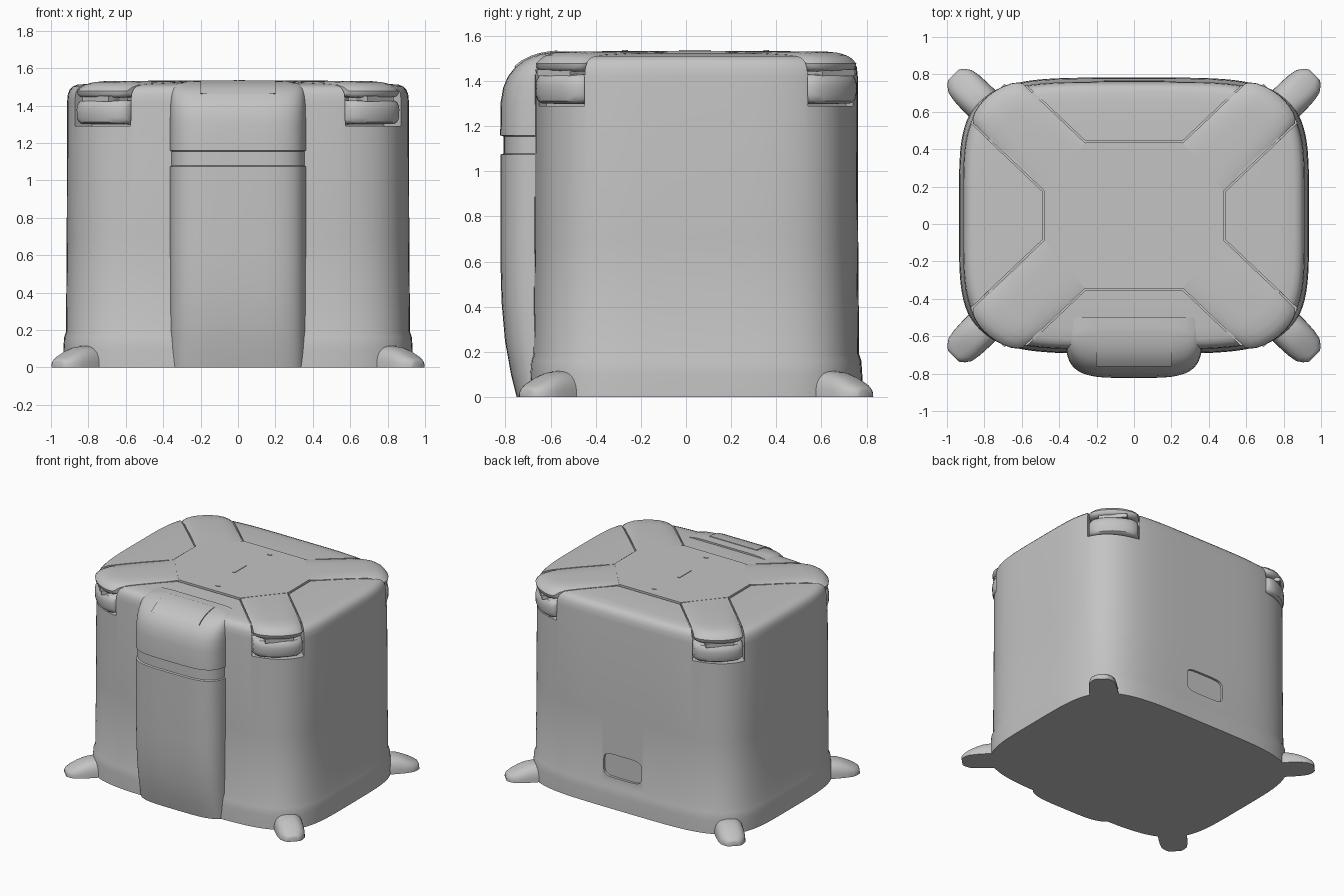
import bpy, bmesh, math
from mathutils import Vector, Matrix

if "Cube" in bpy.data.objects:
    bpy.data.objects.remove(bpy.data.objects["Cube"])

CY = 0.045                       # centre of the body in y
CORNERS = [(1, 1), (1, -1), (-1, 1), (-1, -1)]
grey = bpy.data.materials.new("plain_grey")
grey.diffuse_color = (0.55, 0.55, 0.55, 1)
grey.use_nodes = True
grey.node_tree.nodes["Principled BSDF"].inputs["Base Color"].default_value = grey.diffuse_color


def finish(name, bm):
    bmesh.ops.recalc_face_normals(bm, faces=bm.faces)
    me = bpy.data.meshes.new(name)
    bm.to_mesh(me)
    bm.free()
    me.materials.append(grey)
    ob = bpy.data.objects.new(name, me)
    bpy.context.collection.objects.link(ob)
    return ob


def add_loft(bm, rings):
    """Skin closed rings of equal length and cap both ends."""
    vs = [[bm.verts.new(p) for p in r] for r in rings]
    n = len(vs[0])
    for a, b in zip(vs, vs[1:]):
        for i in range(n):
            j = (i + 1) % n
            bm.faces.new((a[i], a[j], b[j], b[i]))
    bm.faces.new(vs[0])
    bm.faces.new(vs[-1])


def loft(name, rings):
    bm = bmesh.new()
    add_loft(bm, rings)
    return finish(name, bm)


def add_box(bm, centre, size, angle=0):
    m = (Matrix.Translation(centre) @ Matrix.Rotation(angle, 4, 'Z')
         @ Matrix.Diagonal((*size, 1)))
    bmesh.ops.create_cube(bm, size=1, matrix=m)


def spow(v, e):
    return math.copysign(abs(v) ** e, v)


def squircle(a, b, n, count):
    return [(a * spow(math.cos(t), 2 / n), b * spow(math.sin(t), 2 / n))
            for t in (2 * math.pi * (i + 0.5) / count for i in range(count))]


def cut(ob, cutter):
    md = ob.modifiers.new("cut", 'BOOLEAN')
    md.operation, md.solver, md.object = 'DIFFERENCE', 'EXACT', cutter
    md.use_self = True
    bpy.context.view_layer.objects.active = ob
    bpy.ops.object.modifier_apply(modifier=md.name)
    bpy.data.objects.remove(cutter)


# Arm frame: s runs outwards along the diagonal, t across it
ANG = math.radians(43.5)


def arm_point(sx, sy, s, t, z):
    x = 0.37 + s * math.cos(ANG) - t * math.sin(ANG)
    y = 0.26 + s * math.sin(ANG) + t * math.cos(ANG)
    return Vector((sx * x, CY + sy * y, z))


def arm_angle(sx, sy):
    return ANG * sx * sy


# Body: rounded outline stacked upwards, flared foot rim, softly domed lid
profile = [(-0.016, 0), (-0.014, 0.1), (-0.010, 0.16), (0, 0.19), (0.004, 0.7),
           (0.006, 1.42), (0.010, 1.46), (0.020, 1.485), (0.035, 1.501),
           (0.06, 1.511), (0.12, 1.516), (0.25, 1.522), (0.45, 1.526)]
body = loft("body_shell", [[(x, CY + y, z) for x, y in
            squircle(0.92 - d, 0.722 - d, 4.5, 128)] for d, z in profile])

# Corner pockets
bm = bmesh.new()
for sx, sy in CORNERS:
    add_box(bm, arm_point(sx, sy, 0.6, 0, 1.49), (0.40, 0.352, 0.40), arm_angle(sx, sy))
cut(body, finish("pocket_cutter", bm))

# Lid seams beside the arms
for side in (-1, 1):
    bm = bmesh.new()
    for sx, sy in CORNERS:
        add_box(bm, arm_point(sx, sy, 0.22, side * 0.172, 1.53),
                (0.46, 0.010, 0.05), arm_angle(sx, sy))
    cut(body, finish("seam_cutter", bm))

# Port recess on the back
cut(body, loft("port_cutter", [[(x, y, 0.32 + z) for x, z in
    squircle(0.16, 0.088, 5, 32)] for y in (0.748, 0.85)]))

# Octagonal lid plate with the seam frame around it
octagon = [(0.26, 0.39), (-0.26, 0.39), (-0.48, 0.13), (-0.48, -0.13),
           (-0.26, -0.39), (0.26, -0.39), (0.48, -0.13), (0.48, 0.13)]
bm = bmesh.new()
for s in (-1, 1):
    add_box(bm, (0, CY + s * 0.394, 1.53), (0.52, 0.011, 0.04))
    add_box(bm, (s * 0.484, CY, 1.53), (0.011, 0.26, 0.04))
cut(body, finish("plate_seam_cutter", bm))
loft("lid_plate", [[(x, CY + y, z) for x, y in octagon] for z in (1.50, 1.533)])

# Small markers on the lid plate
bm = bmesh.new()
add_box(bm, (-0.015, 0.04, 1.534), (0.018, 0.14, 0.006))
finish("lid_slot", bm)
for y in (0.355, -0.27):
    loft("lid_pin", [[(0.02 + px, y + py, z) for px, py in
         squircle(0.018, 0.013, 2, 16)] for z in (1.53, 1.537)])

# Lid arms, latch blocks below them and the bar in between
W = 0.168
STEPS = [-1, -0.97, -0.9, -0.75, -0.5, -0.25, 0, 0.25, 0.5, 0.75, 0.9, 0.97, 1]


def upper(L, k, e):
    d = 0.016 * k * k
    return [(-0.03, 1.50), (-0.03, 1.5315), (0.12, 1.532 - d * 0.7), (L - 0.16, 1.531 - d),
            (L - 0.09, 1.526 - d), (L - 0.045, 1.515 - d), (L - 0.015, 1.499 - d),
            (L, 1.477), (L - 0.004, 1.458 + e), (L - 0.016, 1.446 + e),
            (L - 0.04, 1.441 + e), (0.38, 1.441 + e), (0.38, 1.49)]


def lower(L, k, e):
    return [(0.38, 1.431 - e), (L - 0.045, 1.431 - e), (L - 0.018, 1.425 - e),
            (L - 0.003, 1.408 - e), (L + 0.002, 1.38), (L, 1.335 + e),
            (L - 0.008, 1.312 + e), (L - 0.025, 1.301 + e), (0.38, 1.298 + e)]


for sx, sy in CORNERS:
    for name, shape in (("lid_arm", upper), ("latch_block", lower)):
        rings = []
        for q in STEPS:
            k = q * q
            e = 0.016 * abs(q) ** 12
            L = 0.557 - 0.045 * k - 0.02 * abs(q) ** 10 - 0.022 * q
            rings.append([arm_point(sx, sy, s, q * W, z) for s, z in shape(L, k, e)])
        loft(name, rings)
    bm = bmesh.new()
    add_box(bm, arm_point(sx, sy, 0.45, 0, 1.436), (0.18, 0.2, 0.03), arm_angle(sx, sy))
    finish("latch_bar", bm)

# Feet reaching out diagonally
foot = [(-0.45, 0.10, 0.115), (-0.2, 0.10, 0.115), (-0.15, 0.099, 0.108),
        (-0.10, 0.096, 0.090), (-0.05, 0.087, 0.066), (-0.02, 0.066, 0.05),
        (-0.006, 0.05, 0.042), (0, 0.04, 0.03)]
R = math.sqrt(0.5)
for sx, sy in CORNERS:
    rings = []
    for s, w, h in foot:
        ring = []
        for i in range(17):
            a = math.pi * i / 16
            t = w * spow(math.cos(a), 0.75)
            z = h * max(math.sin(a), 0) ** 0.75
            ring.append((sx * (0.965 + R * (s - t)), CY + sy * (0.752 + R * (s + t)), z))
        rings.append(ring)
    loft("foot", rings)

# Front panel: height, front y, half width
panel = [(0, -0.75, 0.362), (0.1, -0.775, 0.363), (0.25, -0.802, 0.365),
         (0.42, -0.817, 0.366), (0.6, -0.822, 0.366), (1.074, -0.822, 0.366),
         (1.078, -0.809, 0.359), (1.155, -0.809, 0.359), (1.159, -0.823, 0.366),
         (1.30, -0.822, 0.366), (1.37, -0.810, 0.366), (1.42, -0.789, 0.365),
         (1.46, -0.758, 0.362), (1.487, -0.725, 0.357), (1.507, -0.685, 0.345),
         (1.520, -0.645, 0.32), (1.528, -0.60, 0.27), (1.531, -0.565, 0.22)]
rings = []
for z, yf, w in panel:
    ring = [(w, -0.50, z)]
    for i in range(33):
        a = math.pi * i / 32
        ring.append((w * spow(math.cos(a), 0.5),
                     -0.55 + (yf + 0.55) * max(math.sin(a), 0) ** 0.5, z))
    ring.append((-w, -0.50, z))
    rings.append(ring)
loft("front_panel", rings)

# Push button curving over the top of the front panel
path = [(y - 0.004, z + 0.004) for z, y, w in panel[-6:]] + [(-0.565, 1.50), (-0.72, 1.46)]
loft("front_button", [[(x, y, z) for y, z in path] for x in (-0.2, 0.2)])

# Smooth shading with sharp creases kept
for ob in bpy.context.scene.objects:
    ob.select_set(True)
    bpy.context.view_layer.objects.active = ob
bpy.ops.object.shade_smooth_by_angle(angle=math.radians(35))
